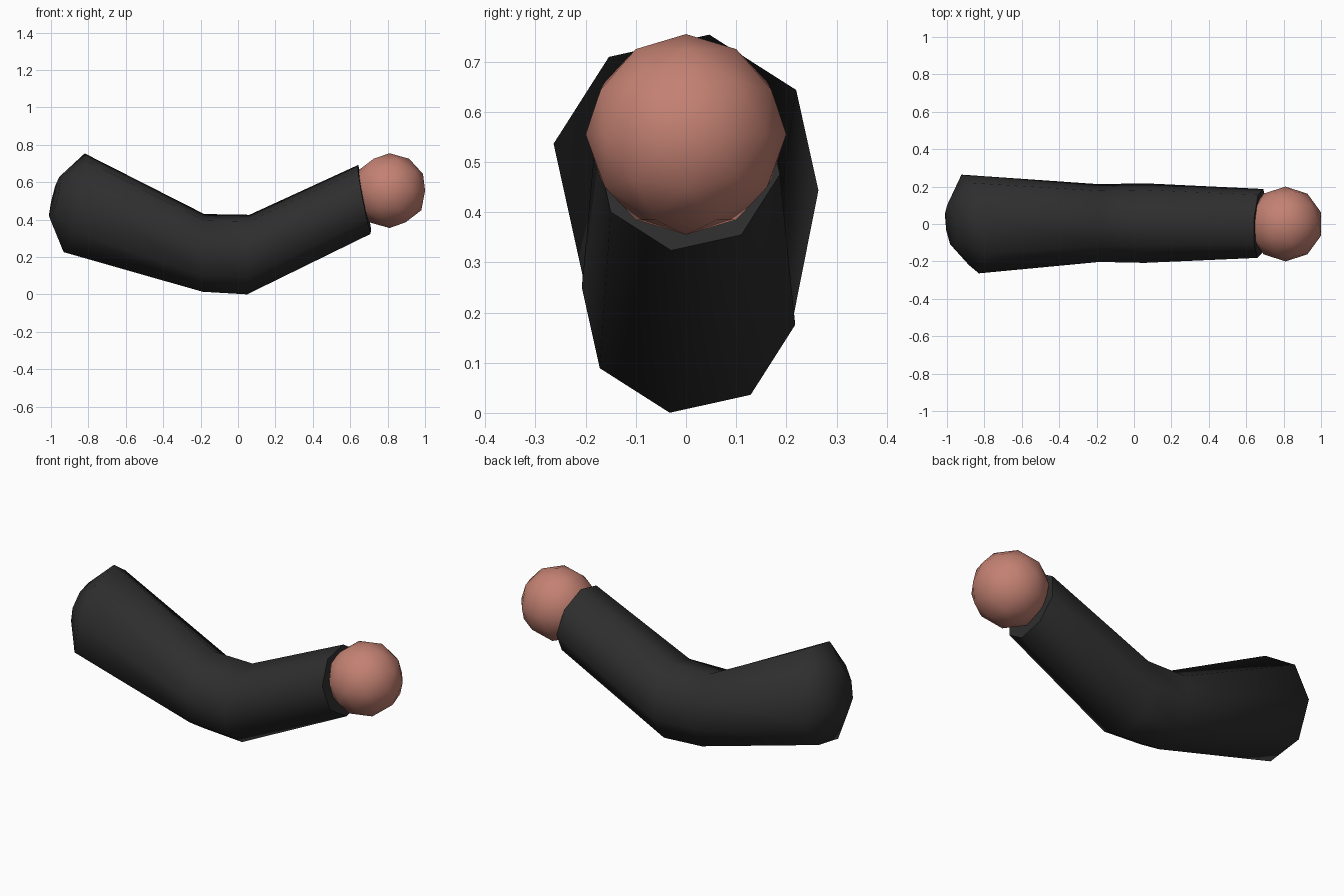
import bpy, bmesh, math

if "Cube" in bpy.data.objects:
    bpy.data.objects.remove(bpy.data.objects["Cube"])


def material(name, color):
    m = bpy.data.materials.new(name)
    m.diffuse_color = (*color, 1)
    m.use_nodes = True
    m.node_tree.nodes["Principled BSDF"].inputs["Base Color"].default_value = m.diffuse_color
    return m


def finish(name, bm, mat):
    me = bpy.data.meshes.new(name)
    bmesh.ops.recalc_face_normals(bm, faces=bm.faces)
    for f in bm.faces:
        f.smooth = True
    bm.to_mesh(me)
    bm.free()
    me.materials.append(mat)
    ob = bpy.data.objects.new(name, me)
    bpy.context.collection.objects.link(ob)
    return ob


SIDES = 8
START = math.radians(-10)

# Sleeve rings: centre x, y, z, radius, lean of the ring along y and z
rings = [
    (-0.98, -0.014, 0.515, 0.115, -0.134, 0.237),   # rounded shoulder end
    (-0.876, 0.0, 0.49, 0.268, -0.134, 0.237),      # shoulder
    (-0.185, 0.005, 0.222, 0.211, 0.0, 0.02),       # elbow, upper
    (0.055, 0.005, 0.213, 0.216, 0.0, 0.03),        # elbow, lower
    (0.676, 0.003, 0.508, 0.187, 0.05, -0.19),      # cuff
]

bm = bmesh.new()
loops = []
for cx, cy, cz, r, ly, lz in rings:
    loop = []
    for i in range(SIDES):
        a = START + 2 * math.pi * i / SIDES
        dy, dz = r * math.cos(a), r * math.sin(a)
        loop.append(bm.verts.new((cx + ly * dy + lz * dz, cy + dy, cz + dz)))
    loops.append(loop)
for a, b in zip(loops, loops[1:]):
    for i in range(SIDES):
        j = (i + 1) % SIDES
        bm.faces.new((a[i], a[j], b[j], b[i]))
bm.faces.new(loops[0])
cuff = bm.faces.new(loops[-1])
# crisp cuff edge
for e in cuff.edges:
    e.smooth = False
finish("sleeve", bm, material("dark_cloth", (0.027, 0.027, 0.027)))

# Hand
bm = bmesh.new()
bmesh.ops.create_icosphere(bm, subdivisions=2, radius=0.2)
bmesh.ops.translate(bm, verts=bm.verts, vec=(0.81, 0, 0.555))
finish("hand", bm, material("skin", (0.55, 0.22, 0.17)))
